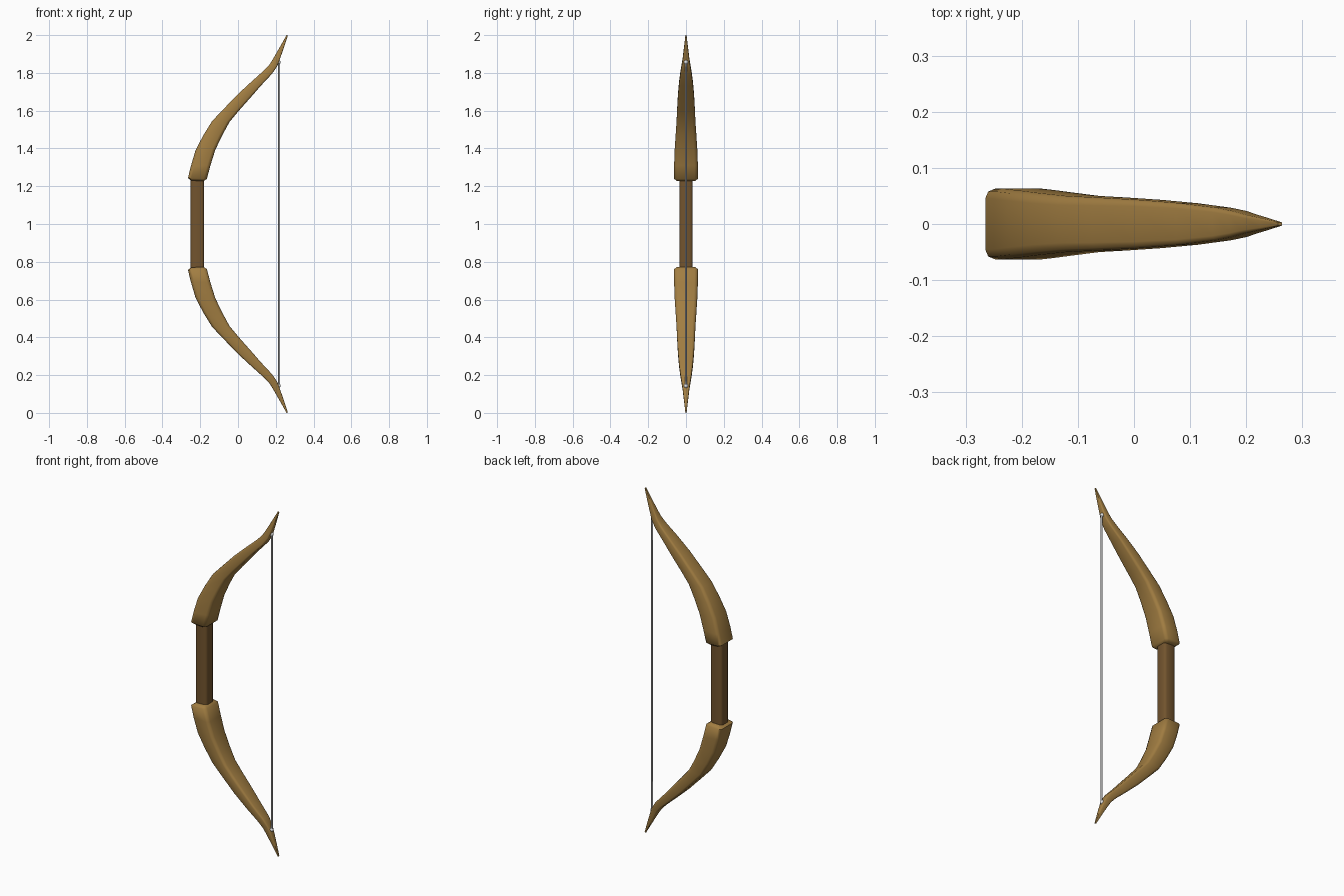
import bpy, bmesh, math
from mathutils import Vector

if "Cube" in bpy.data.objects:
    bpy.data.objects.remove(bpy.data.objects["Cube"])


def material(name, rgb):
    m = bpy.data.materials.new(name)
    m.diffuse_color = (*rgb, 1)
    m.use_nodes = True
    m.node_tree.nodes["Principled BSDF"].inputs["Base Color"].default_value = m.diffuse_color
    return m


LIGHT_WOOD = material("light wood", (0.36, 0.207, 0.054))
DARK_WOOD = material("dark wood", (0.168, 0.088, 0.027))
CORD = material("pale cord", (0.6, 0.6, 0.6))
KNOT = material("white knot", (0.75, 0.75, 0.75))


def rounded_ring(half_a, half_b, radius):
    """Rectangle outline with three points on each rounded corner."""
    pts = []
    for sa, sb, start in ((1, 1, 0), (-1, 1, 90), (-1, -1, 180), (1, -1, 270)):
        for k in range(3):
            t = math.radians(start + 45 * k)
            pts.append((sa * (half_a - radius) + radius * math.cos(t),
                        sb * (half_b - radius) + radius * math.sin(t)))
    return pts


def loft(name, rings, mat, angle=40):
    bm = bmesh.new()
    loops = [[bm.verts.new(p) for p in ring] for ring in rings]
    n = len(loops[0])
    for a, b in zip(loops, loops[1:]):
        for i in range(n):
            bm.faces.new((a[i], a[(i + 1) % n], b[(i + 1) % n], b[i]))
    bm.faces.new(loops[0])
    bm.faces.new(loops[-1])
    bmesh.ops.recalc_face_normals(bm, faces=bm.faces)
    me = bpy.data.meshes.new(name)
    bm.to_mesh(me)
    bm.free()
    ob = bpy.data.objects.new(name, me)
    bpy.context.collection.objects.link(ob)
    me.materials.append(mat)
    bpy.ops.object.select_all(action='DESELECT')
    ob.select_set(True)
    bpy.context.view_layer.objects.active = ob
    bpy.ops.object.shade_smooth_by_angle(angle=math.radians(angle))
    return ob


# Limb sections: back edge (x, z), belly edge (x, z), half width in y
SECTIONS = [
    ((-0.247, 1.230), (-0.182, 1.227), 0.048),
    ((-0.265, 1.243), (-0.165, 1.238), 0.063),
    ((-0.250, 1.305), (-0.146, 1.310), 0.063),
    ((-0.225, 1.390), (-0.120, 1.393), 0.060),
    ((-0.185, 1.467), (-0.083, 1.470), 0.055),
    ((-0.137, 1.545), (-0.045, 1.540), 0.050),
    ((-0.075, 1.610), (0.005, 1.600), 0.047),
    ((0.000, 1.688), (0.060, 1.662), 0.043),
    ((0.075, 1.757), (0.122, 1.733), 0.037),
    ((0.140, 1.815), (0.180, 1.795), 0.029),
    ((0.170, 1.848), (0.208, 1.836), 0.023),
    ((0.192, 1.885), (0.224, 1.879), 0.017),
    ((0.225, 1.943), (0.245, 1.940), 0.010),
    ((0.257, 2.000), (0.264, 1.998), 0.003),
]

for side, label in ((1, "upper"), (-1, "lower")):
    # curved limb
    rings = []
    for back, belly, half in SECTIONS:
        o = Vector((back[0], 0, 1 + side * (back[1] - 1)))
        i = Vector((belly[0], 0, 1 + side * (belly[1] - 1)))
        mid, axis = (o + i) / 2, (i - o).normalized()
        thick = (i - o).length / 2
        rings.append([mid + axis * a + Vector((0, b, 0))
                      for a, b in rounded_ring(thick, half, 0.35 * min(thick, half))])
    loft(label + "_limb", rings, LIGHT_WOOD, 60)

    # knot holding the string
    bpy.ops.mesh.primitive_uv_sphere_add(segments=10, ring_count=6, radius=0.012,
                                         location=(0.214, 0, 1 + side * 0.857))
    knot = bpy.context.object
    knot.name = label + "_string_knot"
    knot.data.materials.append(KNOT)
    bpy.ops.object.shade_smooth_by_angle(angle=math.radians(60))

# grip between the limbs
loft("grip", [[Vector((-0.215 + a, b, z)) for a, b in rounded_ring(0.036, 0.035, 0.014)]
              for z in (0.76, 1.24)], DARK_WOOD, 60)

# bowstring
bpy.ops.mesh.primitive_cylinder_add(vertices=8, radius=0.005, depth=1.72, location=(0.218, 0, 1))
string = bpy.context.object
string.name = "bowstring"
string.data.materials.append(CORD)
bpy.ops.object.shade_smooth_by_angle(angle=math.radians(50))
